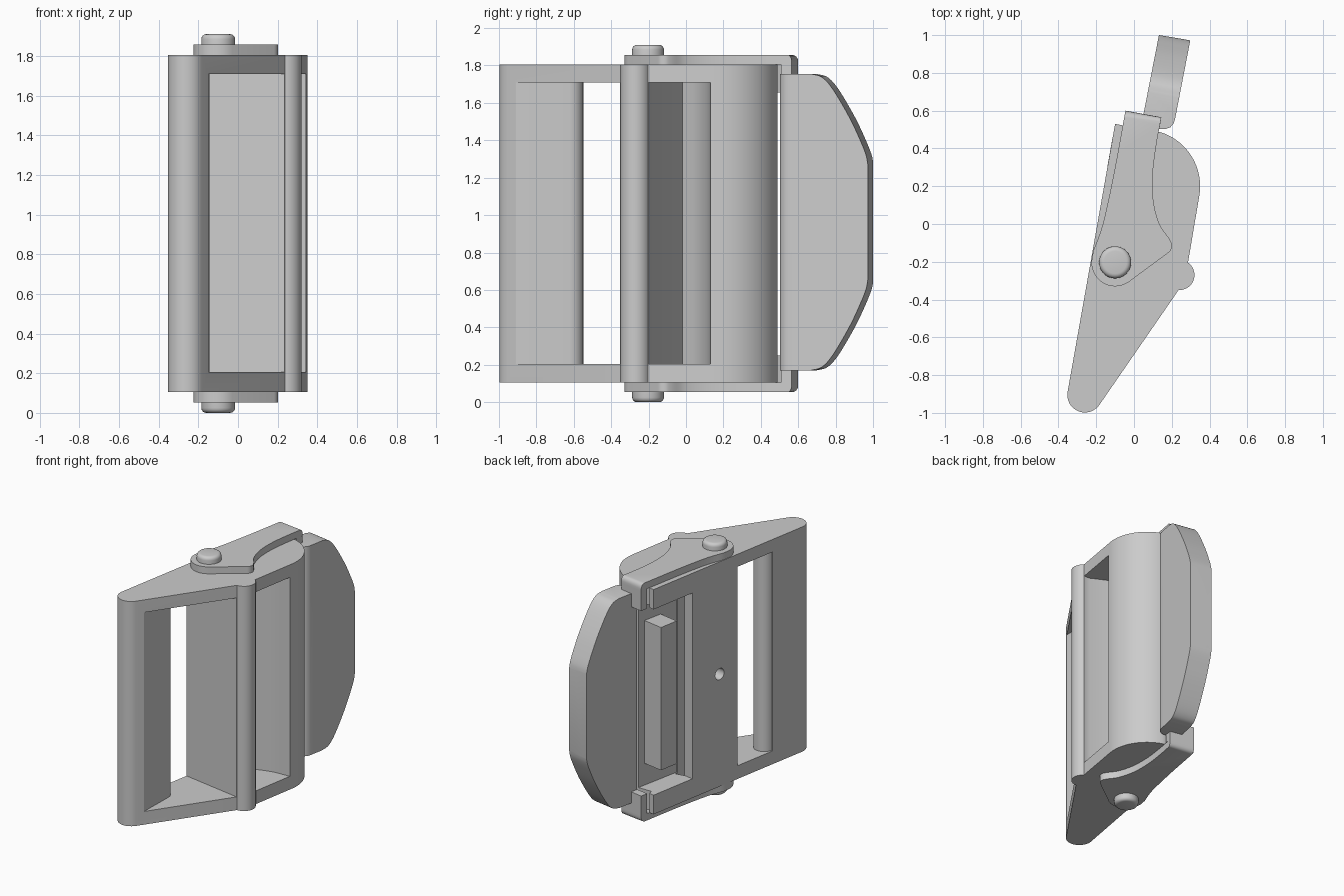
import bpy
import bmesh
from math import sin, cos, radians
from mathutils import Matrix, Vector

cube = bpy.data.objects.get("Cube")
if cube:
    bpy.data.objects.remove(cube, do_unlink=True)

metal = bpy.data.materials.new("grey_metal")
metal.use_nodes = True
GREY = (0.6, 0.6, 0.6, 1)
metal.diffuse_color = GREY
metal.node_tree.nodes["Principled BSDF"].inputs["Base Color"].default_value = GREY

MID = 0.955               # mirror height of the buckle
TILT = radians(-10)       # lean of the buckle in plan


def arc(cx, cy, r, start, end, n=16):
    return [(cx + r * cos(radians(start + (end - start) * i / n)),
             cy + r * sin(radians(start + (end - start) * i / n))) for i in range(n + 1)]


def spline(pts, n=6):
    """Smooth open curve through the points."""
    p = [Vector(q) for q in pts]
    p = [2 * p[0] - p[1]] + p + [2 * p[-1] - p[-2]]
    out = []
    for a, b, c, d in zip(p, p[1:], p[2:], p[3:]):
        for i in range(n):
            t = i / n
            out.append(tuple(b + (c - a) * t / 2 + (a - 2.5 * b + 2 * c - d / 2) * t * t
                             + (1.5 * b - a / 2 - 1.5 * c + d / 2) * t ** 3))
    return out + [tuple(p[-2])]


def prism(name, pts, z0, z1, matrix=None):
    """Extrude a plan outline between two heights."""
    bm = bmesh.new()
    face = bm.faces.new([bm.verts.new((x, y, z0)) for x, y in pts])
    side = bmesh.ops.extrude_face_region(bm, geom=[face])["geom"]
    bmesh.ops.translate(bm, vec=(0, 0, z1 - z0),
                        verts=[v for v in side if isinstance(v, bmesh.types.BMVert)])
    if matrix:
        bm.transform(matrix)
    bmesh.ops.recalc_face_normals(bm, faces=bm.faces)
    mesh = bpy.data.meshes.new(name)
    bm.to_mesh(mesh)
    bm.free()
    mesh.materials.append(metal)
    obj = bpy.data.objects.new(name, mesh)
    bpy.context.collection.objects.link(obj)
    return obj


def combine(obj, cutter, operation="DIFFERENCE"):
    mod = obj.modifiers.new("cut", "BOOLEAN")
    mod.object, mod.operation, mod.solver = cutter, operation, "EXACT"
    graph = bpy.context.evaluated_depsgraph_get()
    obj.data = bpy.data.meshes.new_from_object(obj.evaluated_get(graph))
    obj.modifiers.clear()
    bpy.data.objects.remove(cutter, do_unlink=True)


def round_edges(obj, offset, picked):
    """Bevel the edges whose two ends both pass the test."""
    bm = bmesh.new()
    bm.from_mesh(obj.data)
    edges = [e for e in bm.edges if all(picked(v.co) for v in e.verts)]
    bmesh.ops.bevel(bm, geom=edges, offset=offset, segments=4, profile=0.5, affect="EDGES")
    bm.to_mesh(obj.data)
    bm.free()


def smooth(obj):
    bpy.ops.object.select_all(action="DESELECT")
    obj.select_set(True)
    bpy.context.view_layer.objects.active = obj
    bpy.ops.object.shade_smooth_by_angle(angle=radians(28))


# Body: wedge with a round nose, a strap bump and a cam hump
body = prism("buckle_body",
             arc(-0.26, -0.905, 0.093, 170, 326)
             + arc(0.24, -0.27, 0.08, -93, 55)
             + arc(0.05, 0.2, 0.3, -10, 74, 24)
             + [(-0.05, 0.488), (-0.06, 0.522), (-0.1, 0.53)], 0.105, 1.805)
LOW, HIGH = 0.205, 1.71

# Strap slot behind the round-backed front bar
combine(body, prism("slot_cutter",
                    [(-0.15, -0.91)] + arc(-0.218, -0.623, 0.074, 0, 172, 14)
                    + [(-0.31, -0.6), (-0.5, -0.57), (-0.5, -0.224), (-0.24, -0.27),
                       (0.234, -0.352), (0.4, -0.38), (0.2, -0.98)], LOW, HIGH))

# Side window in front of the cam, with the strap gap beside the back plate
combine(body, prism("window_cutter",
                    [(0.6, -0.2), (0.24, -0.2), (-0.125, -0.02), (-0.092, 0.147), (-0.02, 0.16)]
                    + spline([(-0.05, -0.02), (0.03, 0.055), (0.12, 0.1), (0.22, 0.124), (0.345, 0.13)])
                    + [(0.6, 0.13)], LOW, HIGH))

# Rear recess, open between the two rails
combine(body, prism("recess_cutter",
                    [(-0.4, 0.2), (-0.165, 0.16), (-0.015, 0.134), (0.055, 0.485),
                     (0.09, 0.7), (-0.3, 0.75)], 0.25, 1.655))

# Blind pin hole in the flat back
hole_matrix = (Matrix.Translation((-0.21, -0.1, MID)) @ Matrix.Rotation(TILT, 4, "Z")
               @ Matrix.Rotation(radians(90), 4, "Y"))
combine(body, prism("hole_cutter", arc(0, 0, 0.043, 0, 345, 23), -0.1, 0.08, hole_matrix))
smooth(body)

# Clamping bar standing in the recess, level with the back
prism("clamp_bar", [(-0.113, 0.46), (-0.14, 0.31), (0.03, 0.28), (0.057, 0.43)], 0.415, 1.495)

# Lever: leaning slab trimmed to a rounded grip outline
lever = prism("lever", [(0.132, 1.0), (0.298, 0.973), (0.223, 0.585), (0.217, 0.553),
                        (0.209, 0.53), (0.192, 0.512), (0.165, 0.502), (0.13, 0.502),
                        (0.04, 0.53)], 0.17, 1.755)
edge = spline([(-0.31, 0.7925), (-0.25, 0.775), (-0.19, 0.71), (-0.1, 0.56),
               (-0.04, 0.435), (-0.01, 0.36), (0, 0.31)])
outline = [(-0.6, 0.7925)] + edge + [(u, -w) for u, w in reversed(edge)] + [(-0.6, -0.7925)]
# outline axes: along the lever, height, thickness
along = Vector((0.18, 0.984, 0))
across = Vector((0.984, -0.18, 0))
frame = Matrix((along, (0, 0, 1), across)).transposed().to_4x4()
frame.translation = (0.133, 1.002, 0.9625)
combine(lever, prism("grip_cutter", outline, -0.2, 0.4, frame), "INTERSECT")
smooth(lever)

# Hinge arms, folded ends and rivets, mirrored bottom to top
arm = (arc(-0.1, -0.205, 0.125, 175, 305, 18)
       + arc(0.155, -0.115, 0.046, -55, 30, 8)
       + spline([(0.185, -0.075), (0.135, 0.0), (0.103, 0.12), (0.1, 0.27), (0.12, 0.43), (0.145, 0.565)])
       + [(-0.045, 0.6)]
       + spline([(-0.06, 0.52), (-0.11, 0.25), (-0.165, 0.0), (-0.215, -0.14)]))
flange = [(-0.055, 0.543), (-0.045, 0.6), (0.145, 0.565), (0.135, 0.508)]
for label, up in (("lower", -1), ("upper", 1)):
    def level(h):
        return MID + up * h

    plate = prism(label + "_arm", arm, level(0.85), level(0.902))
    round_edges(plate, 0.035, lambda co: co.y > 0.56 and abs(co.z - level(0.902)) < 1e-4)
    smooth(plate)
    prism(label + "_arm_fold", flange, level(0.7), level(0.85))
    rivet = prism(label + "_rivet", arc(-0.1, -0.203, 0.085, 0, 348.75, 31), level(0.88), level(0.955))
    round_edges(rivet, 0.025, lambda co: abs(co.z - level(0.955)) < 1e-4)
    smooth(rivet)
